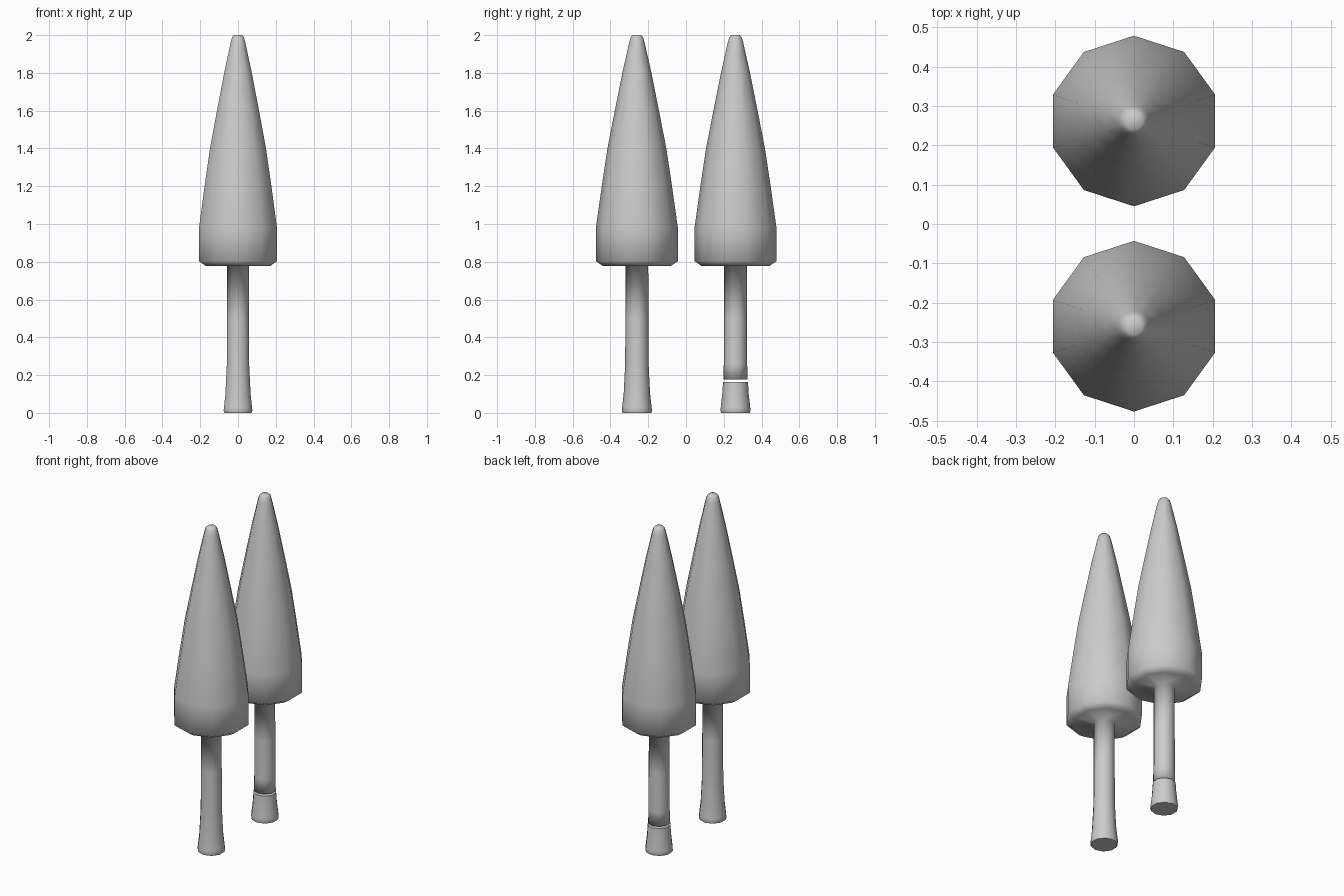
import bpy, bmesh, math

cube = bpy.data.objects.get("Cube")
if cube:
    bpy.data.objects.remove(cube, do_unlink=True)

SIDES = 10

grey = bpy.data.materials.new("plain_grey")
grey.use_nodes = True
grey.diffuse_color = (0.6, 0.6, 0.6, 1)
grey.node_tree.nodes["Principled BSDF"].inputs["Base Color"].default_value = (0.6, 0.6, 0.6, 1)


def lathe(name, profile, y, sharp_caps=()):
    """Ten-sided turned solid from (radius, height) pairs, lowest first."""
    bm = bmesh.new()
    rings = []
    for r, z in profile:
        angles = [math.pi / 2 + math.tau * i / SIDES for i in range(SIDES)]
        rings.append([bm.verts.new((r * math.cos(a), r * math.sin(a), z)) for a in angles])
    for low, high in zip(rings, rings[1:]):
        for i in range(SIDES):
            j = (i + 1) % SIDES
            bm.faces.new((low[i], low[j], high[j], high[i]))
    caps = {"bottom": bm.faces.new(rings[0][::-1]), "top": bm.faces.new(rings[-1])}
    for face in bm.faces:
        face.smooth = True
    for cap in sharp_caps:
        for edge in caps[cap].edges:
            edge.smooth = False
    mesh = bpy.data.meshes.new(name)
    bm.to_mesh(mesh)
    bm.free()
    mesh.materials.append(grey)
    obj = bpy.data.objects.new(name, mesh)
    obj.location.y = y
    bpy.context.collection.objects.link(obj)
    return obj


# Shared profiles: flared foot, straight trunk, tapered crown
foot = [(0.076, 0), (0.08, 0.012), (0.078, 0.03), (0.07, 0.1)]
trunk = [(0.062, 0.26), (0.061, 0.5), (0.06, 0.778)]
crown = [(0.18, 0.778), (0.217, 0.803), (0.217, 0.98), (0.186, 1.2),
         (0.156, 1.4), (0.117, 1.6), (0.077, 1.8), (0.041, 1.96),
         (0.033, 1.988), (0.022, 2.0)]

# Whole tree in front
lathe("whole_tree", foot + [(0.065, 0.2)] + trunk + crown, -0.26, ["bottom"])

# Cut tree behind: stump, thin gap, upper part
lathe("cut_tree_stump", foot + [(0.066, 0.164)], 0.262, ["bottom", "top"])
lathe("cut_tree_upper", [(0.064, 0.176)] + trunk + crown, 0.262)
